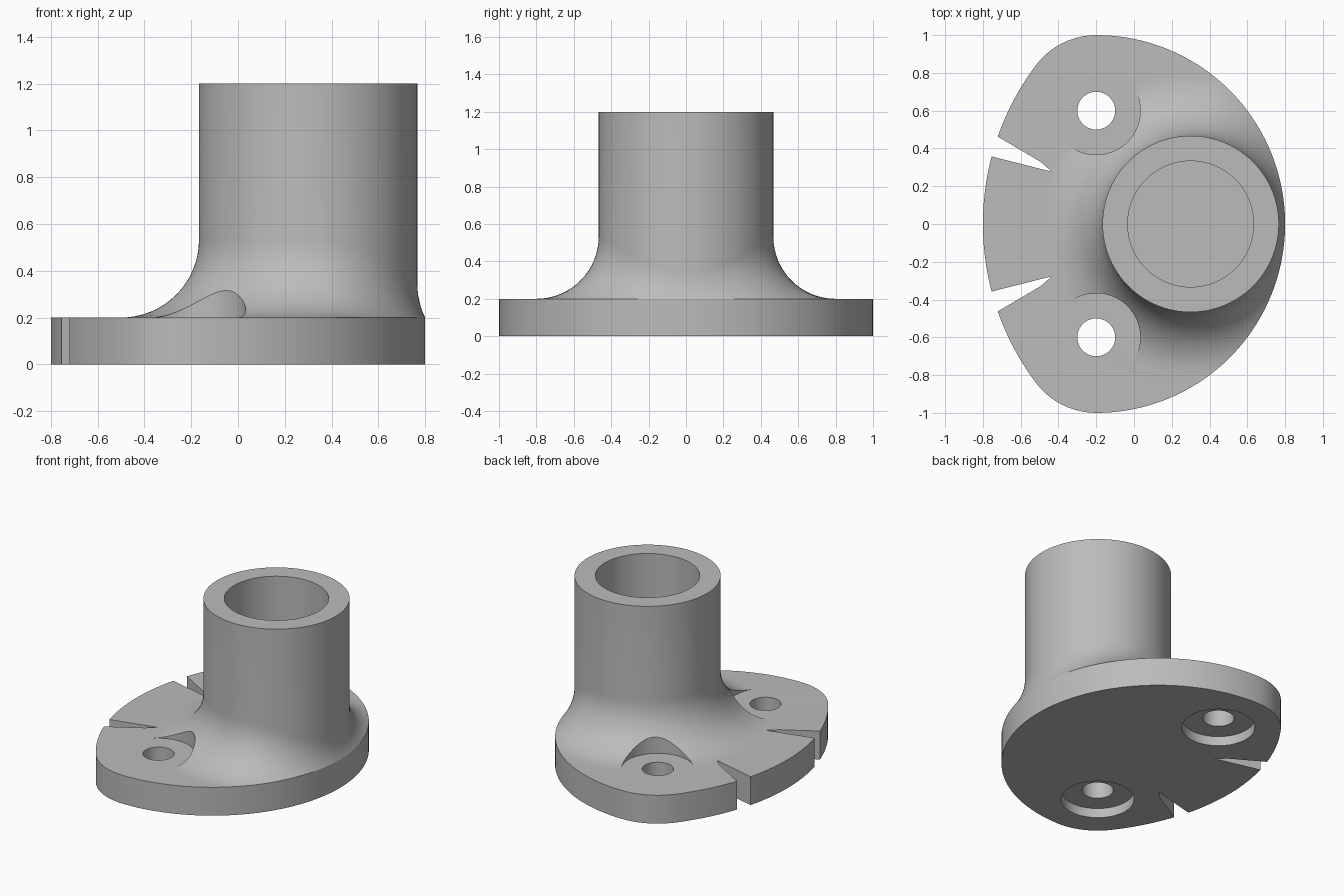
import bpy, bmesh
from math import sin, cos, pi, sqrt, radians

cube = bpy.data.objects.get("Cube")
if cube:
    bpy.data.objects.remove(cube, do_unlink=True)

PLATE_TOP, POST_TOP = 0.2, 1.2
POST_X, POST_R, BORE_R = 0.3, 0.4667, 0.3333
FILLET_R, FILLET_STEPS, SEGMENTS = 0.3333, 16, 192

# Plate outline arcs: centre x, centre y, radius, x range (mirrored in y)
ARCS = [(-0.2, 0, 1.0, -0.2, 2), (-0.2, 0.6, 0.4, -0.52, -0.2), (0.6, 0, 1.4, -2, -0.52)]


def loft(name, rings):
    """Closed solid from a stack of rings, with flat end caps."""
    bm = bmesh.new()
    loops = [[bm.verts.new(p) for p in ring] for ring in rings]
    n = len(loops[0])
    for a, b in zip(loops, loops[1:]):
        for i in range(n):
            j = (i + 1) % n
            bm.faces.new((a[i], a[j], b[j], b[i]))
    bm.faces.new(loops[0])
    bm.faces.new(loops[-1])
    bmesh.ops.remove_doubles(bm, verts=bm.verts, dist=1e-5)
    bmesh.ops.recalc_face_normals(bm, faces=bm.faces)
    mesh = bpy.data.meshes.new(name)
    bm.to_mesh(mesh)
    bm.free()
    obj = bpy.data.objects.new(name, mesh)
    bpy.context.collection.objects.link(obj)
    return obj


def circle(x, y, z, r, n):
    return [(x + r * cos(2 * pi * i / n), y + r * sin(2 * pi * i / n), z) for i in range(n)]


def outline_reach(angle):
    """Distance from the post axis to the plate edge."""
    c, s = cos(angle), abs(sin(angle))
    for cx, cy, r, low, high in ARCS:
        dx, dy = POST_X - cx, -cy
        b = dx * c + dy * s
        disc = b * b - dx * dx - dy * dy + r * r
        if disc >= 0:
            t = -b + sqrt(disc)
            if low - 1e-6 <= POST_X + t * c <= high + 1e-6:
                return t
    return 1.1


def fillet_point(reach, k):
    """Offset and height on a fillet that narrows where it meets the plate edge."""
    d = min(reach - POST_R, FILLET_R)
    centre_z = PLATE_TOP + sqrt(FILLET_R ** 2 - (FILLET_R - d) ** 2)
    a = k / FILLET_STEPS * math_acos((FILLET_R - d) / FILLET_R)
    return POST_R + FILLET_R * (1 - cos(a)), centre_z - FILLET_R * sin(a)


def math_acos(v):
    from math import acos
    return acos(max(-1, min(1, v)))


# Flange body: bore, post, fillet and plate in one solid
angles = [2 * pi * i / SEGMENTS for i in range(SEGMENTS)]
reaches = [outline_reach(a) for a in angles]


def polar_ring(points):
    return [(POST_X + r * cos(a), r * sin(a), z) for a, (r, z) in zip(angles, points)]


rings = [circle(POST_X, 0, z, r, SEGMENTS) for r, z in
         ((BORE_R, PLATE_TOP), (BORE_R, POST_TOP), (POST_R, POST_TOP))]
for k in range(FILLET_STEPS + 1):
    rings.append(polar_ring([fillet_point(t, k) for t in reaches]))
for z in (PLATE_TOP, 0):
    rings.append(polar_ring([(t, z) for t in reaches]))
body = loft("mounting_flange", rings)

# Bolt holes: underside counterbore, through hole and top spot face
HOLE = [(0.2333, -0.1), (0.2333, 0.0667), (0.1, 0.0667),
        (0.1, 0.2003), (0.2333, 0.2003), (0.2333, 0.7)]
bpy.context.view_layer.objects.active = body
for side in (-1, 1):
    cutter = loft("bolt_hole_cutter", [circle(-0.2, 0.6 * side, z, r, 96) for r, z in HOLE])
    cutter.hide_render = True
    mod = body.modifiers.new("bolt_hole", 'BOOLEAN')
    mod.operation, mod.solver, mod.object = 'DIFFERENCE', 'EXACT', cutter
    bpy.ops.object.modifier_apply(modifier=mod.name)
    bpy.data.objects.remove(cutter, do_unlink=True)

# Plain grey finish
grey = bpy.data.materials.new("plain_grey")
grey.use_nodes = True
colour = (0.5, 0.5, 0.5, 1)
grey.diffuse_color = colour
grey.node_tree.nodes["Principled BSDF"].inputs["Base Color"].default_value = colour
body.data.materials.clear()
body.data.materials.append(grey)

bpy.ops.object.select_all(action='DESELECT')
body.select_set(True)
bpy.ops.object.shade_smooth_by_angle(angle=radians(20))
